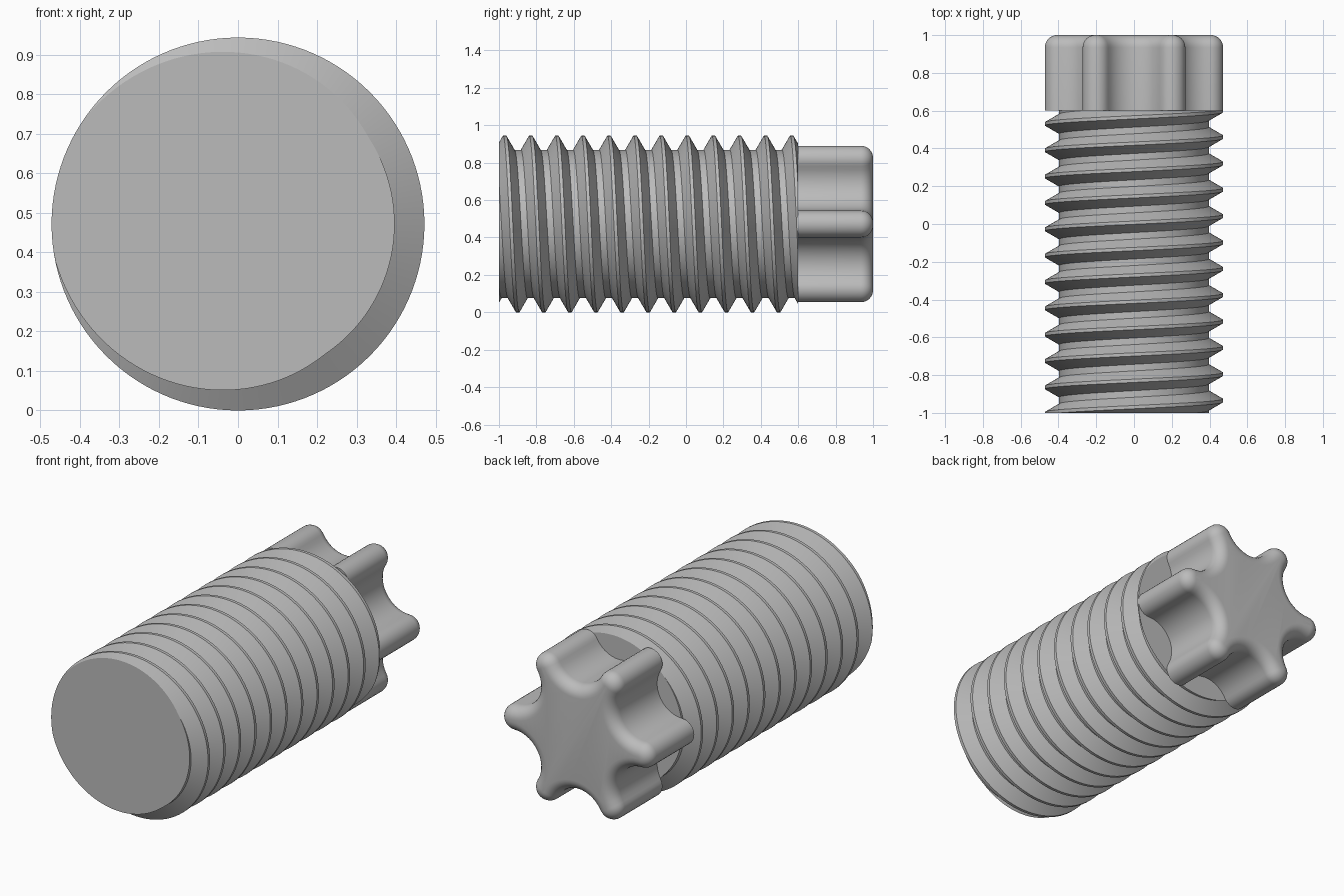
import bpy, bmesh
from math import sin, cos, tan, pi, atan2, radians, sqrt, floor

if "Cube" in bpy.data.objects:
    bpy.data.objects.remove(bpy.data.objects["Cube"])

# Shared dimensions: the axis runs along y at the height of the outer radius
RADIUS = 0.472
START, SHOULDER, END = -1.0, 0.6, 1.0

grey = bpy.data.materials.new("plain grey")
grey.diffuse_color = (0.5, 0.5, 0.5, 1)
grey.use_nodes = True
grey.node_tree.nodes["Principled BSDF"].inputs["Base Color"].default_value = (0.5, 0.5, 0.5, 1)


def finish(bm, name):
    """Clean the mesh and turn it into a smooth-shaded object."""
    bmesh.ops.recalc_face_normals(bm, faces=bm.faces[:])
    mesh = bpy.data.meshes.new(name)
    bm.to_mesh(mesh)
    bm.free()
    mesh.materials.append(grey)
    obj = bpy.data.objects.new(name, mesh)
    bpy.context.collection.objects.link(obj)
    bpy.ops.object.select_all(action="DESELECT")
    obj.select_set(True)
    bpy.context.view_layer.objects.active = obj
    bpy.ops.object.shade_smooth_by_angle(angle=radians(30))
    return obj


# Threaded shaft: a right-handed helix of a 60 degree thread, cut flat at both ends
PITCH = 0.1395
CREST_Y = 0.565
CREST, ROOT = PITCH / 8, PITCH / 4
FLANK = (PITCH - CREST - ROOT) / 2
DEPTH = FLANK / tan(pi / 6)
BREAKS = (-CREST / 2, CREST / 2, CREST / 2 + FLANK, CREST / 2 + FLANK + ROOT)


def thread_radius(turn, y):
    """Thread radius at a fraction of a turn around the axis."""
    s = (y - CREST_Y) / PITCH - turn
    away = abs(s - floor(s + 0.5)) * PITCH
    return RADIUS - DEPTH * min(max((away - CREST / 2) / FLANK, 0), 1)


STEPS = 120
FIRST, LAST = -13, 3
bm = bmesh.new()
columns = []
for i in range(STEPS + 1):
    turn = i / STEPS
    column = []
    for k in range(FIRST, LAST):
        for b in BREAKS:
            y = CREST_Y + (k + turn) * PITCH + b
            y = min(max(y, START), SHOULDER)
            r = thread_radius(turn, y)
            a = 2 * pi * turn
            column.append(bm.verts.new((r * sin(a), y, RADIUS + r * cos(a))))
    columns.append(column)
for left, right in zip(columns, columns[1:]):
    for j in range(len(left) - 1):
        bm.faces.new((left[j], right[j], right[j + 1], left[j + 1]))
bmesh.ops.remove_doubles(bm, verts=bm.verts[:], dist=1e-5)
bmesh.ops.holes_fill(bm, edges=[e for e in bm.edges if e.is_boundary], sides=0)
finish(bm, "threaded_shaft")

# Six-lobed head: tangent arcs, with a rounded rim made by insetting the outline
LOBE_R, VALLEY = 0.072, 0.30
LOBE_D = RADIUS - LOBE_R
FILLET = 0.065
C30 = sqrt(3) / 2
VALLEY_R = ((VALLEY ** 2 + LOBE_D ** 2 - 2 * C30 * VALLEY * LOBE_D - LOBE_R ** 2)
            / (2 * (LOBE_R - VALLEY + C30 * LOBE_D)))
VALLEY_D = VALLEY + VALLEY_R
BETA = atan2(VALLEY_D / 2, VALLEY_D * C30 - LOBE_D)
ARC = 14


def lobed_outline(inset):
    points = []
    for n in range(6):
        phi = n * pi / 3
        mid = phi + pi / 6
        arcs = ((phi, LOBE_D, LOBE_R - inset, phi - BETA, phi + BETA),
                (mid, VALLEY_D, VALLEY_R + inset, phi + BETA + pi, phi + pi / 3 - BETA + pi))
        for direction, dist, r, a0, a1 in arcs:
            for i in range(ARC):
                a = a0 + (a1 - a0) * i / ARC
                points.append((dist * cos(direction) + r * cos(a),
                               dist * sin(direction) + r * sin(a)))
    return points


bm = bmesh.new()
levels = [(SHOULDER, 0)]
for i in range(9):
    t = i / 8 * pi / 2
    levels.append((END - FILLET + FILLET * sin(t), FILLET * (1 - cos(t))))
rings = [[bm.verts.new((x, y, RADIUS + z)) for x, z in lobed_outline(inset)]
         for y, inset in levels]
for low, high in zip(rings, rings[1:]):
    for j in range(len(low)):
        m = (j + 1) % len(low)
        bm.faces.new((low[j], low[m], high[m], high[j]))
bm.faces.new(rings[0])
bm.faces.new(rings[-1])
finish(bm, "lobed_head")
